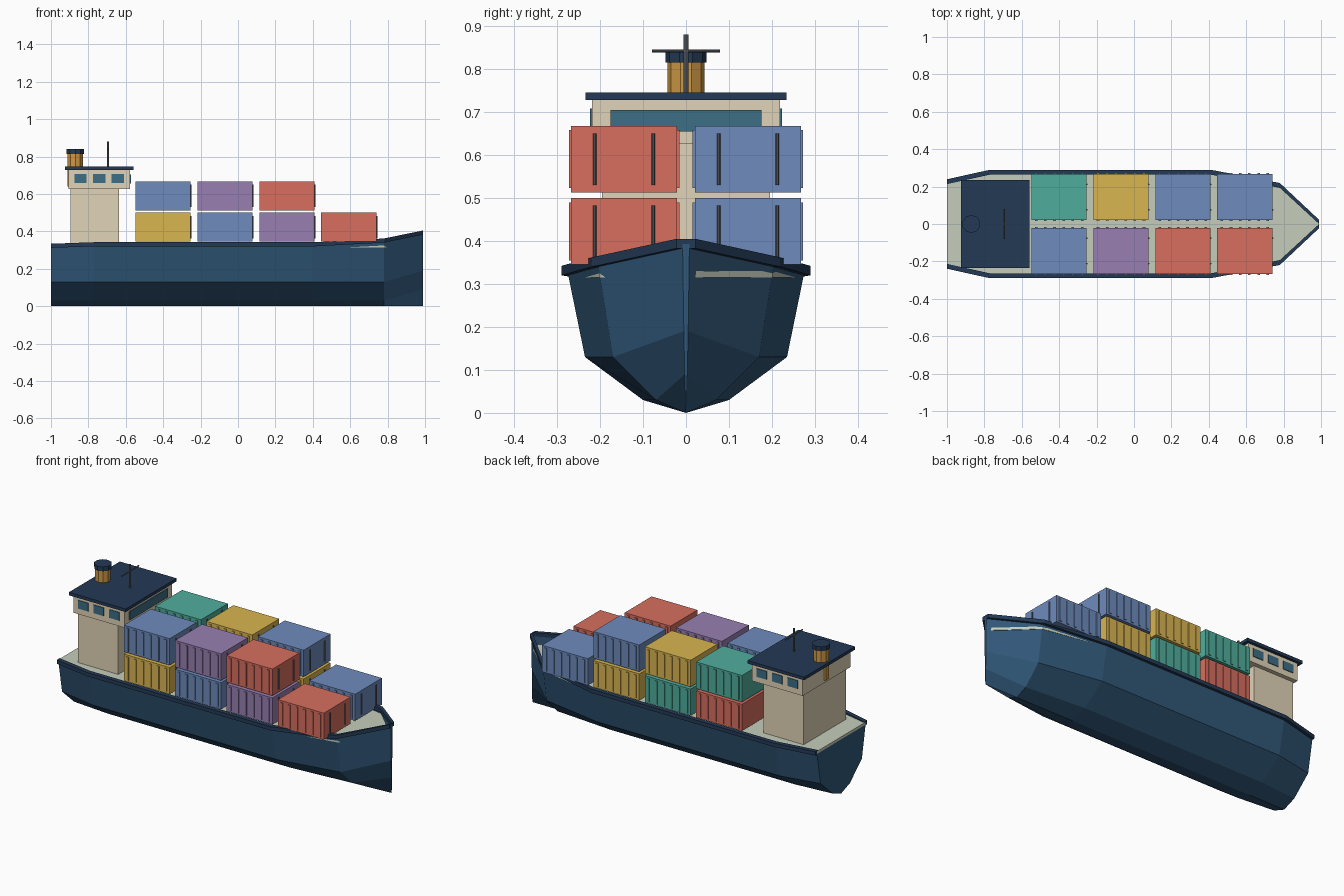
import bpy, bmesh, math
from mathutils import Matrix, Vector

if "Cube" in bpy.data.objects:
    bpy.data.objects.remove(bpy.data.objects["Cube"])


def material(name, r, g, b):
    m = bpy.data.materials.new(name)
    m.diffuse_color = tuple((c / 255) ** 2.2 for c in (r, g, b)) + (1,)
    m.use_nodes = True
    m.node_tree.nodes["Principled BSDF"].inputs["Base Color"].default_value = m.diffuse_color
    return m


MAT = {
    "hull": material("hull_blue", 52, 88, 120),
    "navy": material("navy", 40, 60, 86),
    "deck": material("deck_green", 196, 204, 186),
    "cream": material("cream", 224, 211, 182),
    "glass": material("glass", 62, 110, 132),
    "orange": material("funnel_orange", 205, 152, 70),
    "grey": material("steel", 96, 98, 104),
    "red": material("red", 214, 110, 95),
    "blue": material("blue", 110, 138, 188),
    "yellow": material("yellow", 216, 180, 82),
    "purple": material("purple", 150, 126, 176),
    "teal": material("teal", 80, 172, 156),
}


def finish(bm, name, mat):
    bmesh.ops.recalc_face_normals(bm, faces=bm.faces)
    me = bpy.data.meshes.new(name)
    bm.to_mesh(me)
    bm.free()
    me.materials.append(MAT[mat])
    ob = bpy.data.objects.new(name, me)
    bpy.context.collection.objects.link(ob)
    return ob


def add_box(bm, lo, hi):
    lo, hi = Vector(lo), Vector(hi)
    mat = Matrix.Translation((lo + hi) / 2) @ Matrix.Diagonal((*(hi - lo), 1))
    bmesh.ops.create_cube(bm, size=1, matrix=mat)


def boxes(name, mat, *spans):
    bm = bmesh.new()
    for lo, hi in spans:
        add_box(bm, lo, hi)
    return finish(bm, name, mat)


def add_cyl(bm, center, r, length, sides, axis="Z"):
    rot = Matrix.Rotation(math.pi / 2, 4, "X") if axis == "Y" else Matrix()
    bmesh.ops.create_cone(bm, cap_ends=True, segments=sides, radius1=r, radius2=r,
                          depth=length, matrix=Matrix.Translation(center) @ rot)


def loft(bm, rings, closed):
    rows = [[bm.verts.new(p) for p in ring] for ring in rings]
    for a, b in zip(rows, rows[1:]):
        n = len(a)
        for i in range(n if closed else n - 1):
            j = (i + 1) % n
            bm.faces.new((a[i], a[j], b[j], b[i]))
    return rows


# Hull stations: x, then (half width, height) from keel to sheer
STATIONS = [
    (-1.00, [(0.08, 0.03), (0.19, 0.13), (0.225, 0.322)]),
    (-0.77, [(0.10, 0.03), (0.235, 0.13), (0.276, 0.33)]),
    (0.41, [(0.10, 0.03), (0.235, 0.13), (0.276, 0.33)]),
    (0.78, [(0.07, 0.03), (0.17, 0.13), (0.205, 0.35)]),
    (0.99, [(0.003, 0.09), (0.005, 0.19), (0.008, 0.393)]),
]
bm = bmesh.new()
rings = []
for x, pts in STATIONS:
    port = [(x, y, z) for y, z in pts]
    star = [(x, -y, z) for y, z in reversed(pts)]
    rings.append(star + [(x, 0, 0.0)] + port)
rows = loft(bm, rings, False)
bm.faces.new(rows[0])   # transom
bm.faces.new(rows[-1])  # stem
finish(bm, "hull", "hull")

# Flat deck inside the hull
bm = bmesh.new()
rings = []
for x, pts in STATIONS:
    y = pts[-1][0] - 0.004
    rings.append([(x, -y, 0.315), (x, y, 0.315), (x, y, 0.33), (x, -y, 0.33)])
rows = loft(bm, rings, True)
bm.faces.new(rows[0])
bm.faces.new(rows[-1])
finish(bm, "deck", "deck")

# Rail following the sheer line on both sides
for side, label in ((-1, "starboard"), (1, "port")):
    bm = bmesh.new()
    rings = []
    for x, pts in STATIONS:
        y, z = pts[-1]
        rings.append([(x, side * max(y + dy, 0.0), z + dz) for dy, dz in
                      ((-0.012, -0.01), (0.014, -0.01), (0.014, 0.012), (-0.012, 0.012))])
    rows = loft(bm, rings, True)
    bm.faces.new(rows[0])
    bm.faces.new(rows[-1])
    finish(bm, "rail_" + label, "navy")

# Cargo containers with ribbed sides and locking bars on the forward end
L, W, H = 0.295, 0.247, 0.155


def container(name, color, x, yc, z):
    bm = bmesh.new()
    add_box(bm, (x, yc - W / 2, z), (x + L, yc + W / 2, z + H))
    for i in range(6):
        rx = x + L * (i + 0.5) / 6
        for s in (-1, 1):
            ry = yc + s * W / 2
            add_box(bm, (rx - 0.007, ry - 0.005, z + 0.01), (rx + 0.007, ry + 0.005, z + H - 0.01))
    finish(bm, name, color)
    bm = bmesh.new()
    for s in (-1, 1):
        add_cyl(bm, (x + L + 0.002, yc + s * 0.068, z + H / 2), 0.004, 0.12, 6)
    finish(bm, name + "_bars", "grey")


CARGO = {
    ("front", 0): ["yellow", "blue", "purple", "red"],
    ("front", 1): ["blue", "purple", "red"],
    ("back", 0): ["red", "teal", "yellow", "blue"],
    ("back", 1): ["teal", "yellow", "blue"],
}
for (row, tier), colors in CARGO.items():
    for i, color in enumerate(colors):
        container(f"container_{row}_{tier}_{i}", color, -0.548 + i * 0.331,
                  -0.144 if row == "front" else 0.144, 0.345 + tier * 0.168)

# Deck house, bridge and roof
boxes("deck_house", "cream", ((-0.895, -0.195, 0.325), (-0.635, 0.195, 0.63)))
boxes("bridge", "cream", ((-0.905, -0.219, 0.626), (-0.578, 0.219, 0.73)))
boxes("bridge_roof", "navy", ((-0.925, -0.234, 0.728), (-0.56, 0.234, 0.746)))

# Bridge windows
boxes("front_window", "glass", ((-0.59, -0.176, 0.655), (-0.573, 0.176, 0.705)))
spans = []
for x in (-0.842, -0.742, -0.642):
    for s in (-1, 1):
        spans.append(((x - 0.033, s * 0.217 - 0.006, 0.66), (x + 0.033, s * 0.217 + 0.006, 0.708)))
boxes("side_windows", "glass", *spans)

# Funnel with cap
bm = bmesh.new()
add_cyl(bm, (-0.87, 0, 0.73), 0.043, 0.18, 10)
finish(bm, "funnel", "orange")
bm = bmesh.new()
add_cyl(bm, (-0.87, 0, 0.828), 0.048, 0.026, 10)
finish(bm, "funnel_cap", "navy")

# Mast with crossbar
bm = bmesh.new()
add_cyl(bm, (-0.695, 0, 0.81), 0.006, 0.14, 8)
add_cyl(bm, (-0.695, 0, 0.842), 0.004, 0.158, 8, "Y")
finish(bm, "mast", "grey")
